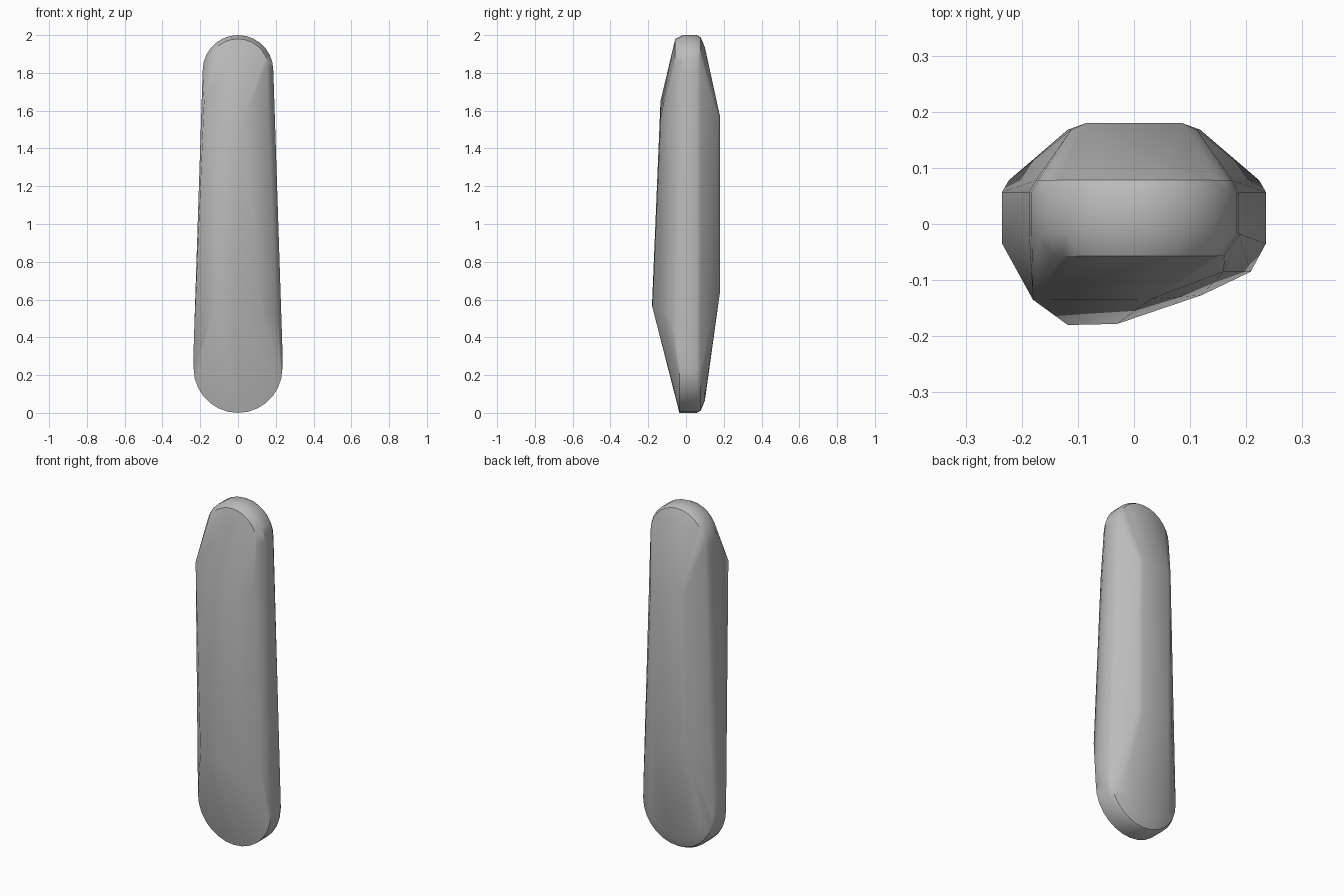
import bpy, bmesh
from math import cos, sin, pi, radians

cube = bpy.data.objects.get("Cube")
if cube:
    bpy.data.objects.remove(cube)


def arc(radius, z, y, side, steps=14):
    """Half circle closing the top (side 1) or the bottom (side -1)."""
    return [(radius * cos(pi * i / steps), y, z + side * radius * sin(pi * i / steps))
            for i in range(steps + 1)]


def mirrored(points):
    return points + [(-x, y, z) for x, y, z in points]


# Rim: tapered outline with round ends
TOP_R, LOW_R = 0.187, 0.235
TOP_Z, LOW_Z = 2 - TOP_R, LOW_R
points = arc(TOP_R, TOP_Z, 0.057, 1) + arc(TOP_R, TOP_Z, -0.018, 1)
points += arc(LOW_R, LOW_Z, 0.057, -1) + arc(LOW_R, LOW_Z, -0.035, -1)
points += mirrored([(LOW_R, 0.057, 0.34), (LOW_R, -0.035, 0.34)])

# Back: softened ends and a long raised plateau
for inset, y in ((0.012, 0.078), (0.065, 0.1)):
    points += arc(TOP_R - inset, TOP_Z, y, 1) + arc(LOW_R - inset, LOW_Z, y, -1)
points += mirrored([(0.085, 0.18, 1.57), (0.085, 0.18, 0.64),
                    (0.112, 0.168, 1.57), (0.118, 0.168, 0.64)])

# Front: chamfered top end and a slanted, lopsided face
points += arc(0.162, 1.818, -0.057, 1)
points += [(-0.18, -0.135, 1.65), (-0.118, -0.18, 0.57),
           (0.03, -0.134, 1.56), (-0.03, -0.178, 0.56),
           (0.12, -0.127, 0.54), (0.16, -0.085, 1.55), (0.208, -0.085, 0.52)]

bm = bmesh.new()
for p in points:
    bm.verts.new(p)
bmesh.ops.remove_doubles(bm, verts=bm.verts, dist=0.0005)
hull = bmesh.ops.convex_hull(bm, input=bm.verts)
loose = {g for g in hull["geom_interior"] + hull["geom_unused"]
         if isinstance(g, bmesh.types.BMVert)}
bmesh.ops.delete(bm, geom=list(loose), context='VERTS')
bmesh.ops.dissolve_limit(bm, angle_limit=radians(1), verts=bm.verts, edges=bm.edges)
bmesh.ops.recalc_face_normals(bm, faces=bm.faces)

mesh = bpy.data.meshes.new("faceted_stone")
bm.to_mesh(mesh)
bm.free()
stone = bpy.data.objects.new("faceted_stone", mesh)
bpy.context.collection.objects.link(stone)

# Plain grey surface
grey = bpy.data.materials.new("stone_grey")
grey.use_nodes = True
colour = (0.5, 0.5, 0.5, 1)
grey.diffuse_color = colour
grey.node_tree.nodes["Principled BSDF"].inputs["Base Color"].default_value = colour
mesh.materials.append(grey)

# Smooth shading with crisp rim edges
bpy.ops.object.select_all(action='DESELECT')
stone.select_set(True)
bpy.context.view_layer.objects.active = stone
bpy.ops.object.shade_smooth_by_angle(angle=radians(30))
